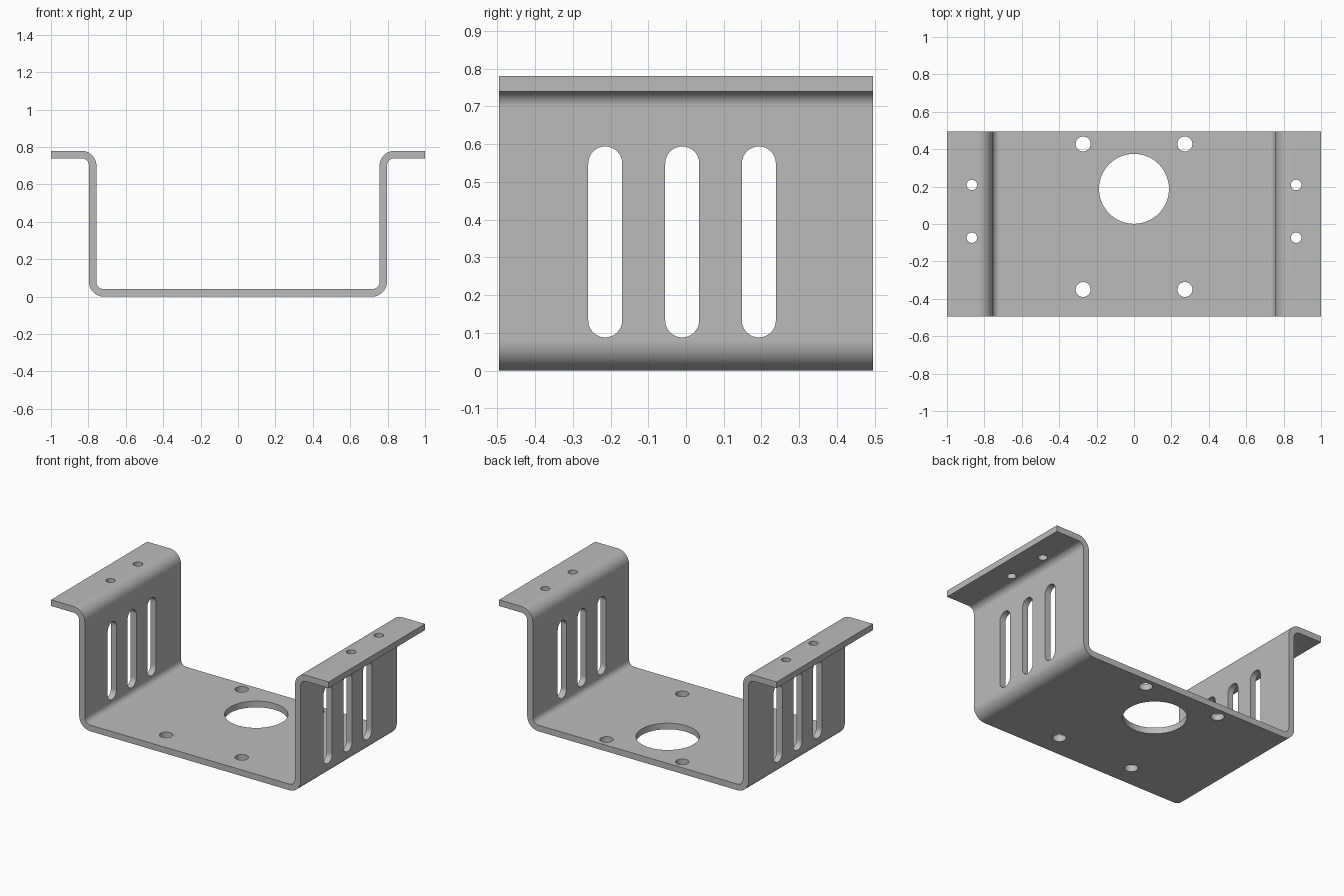
import bpy, bmesh
from math import pi, cos, sin, radians
from mathutils import Vector

if "Cube" in bpy.data.objects:
    bpy.data.objects.remove(bpy.data.objects["Cube"], do_unlink=True)

T = 0.04            # sheet thickness
WALL = 0.797        # outer face of the side walls
HEIGHT = 0.78
DEPTH = 0.495       # half depth
R_IN, R_OUT = T, 2 * T


def arc(cx, cy, r, start, end, steps):
    angles = [radians(start + (end - start) * i / steps) for i in range(steps + 1)]
    return [(cx + r * cos(a), cy + r * sin(a)) for a in angles]


def prism(bm, points, direction):
    """Closed solid from a planar outline pushed along a direction."""
    face = bm.faces.new([bm.verts.new(p) for p in points])
    grown = bmesh.ops.extrude_face_region(bm, geom=[face], use_keep_orig=True)
    moved = [v for v in grown["geom"] if isinstance(v, bmesh.types.BMVert)]
    bmesh.ops.translate(bm, verts=moved, vec=Vector(direction))


def make_object(name, bm):
    bmesh.ops.recalc_face_normals(bm, faces=bm.faces)
    mesh = bpy.data.meshes.new(name)
    bm.to_mesh(mesh)
    bm.free()
    obj = bpy.data.objects.new(name, mesh)
    bpy.context.collection.objects.link(obj)
    return obj


# Bent sheet section: lower skin then upper skin of the right half
low_x, top_x = WALL - R_OUT, WALL + T
low_z, top_z = R_OUT, HEIGHT - R_OUT
under = (arc(low_x, low_z, R_OUT, -90, 0, 12)
         + arc(top_x, top_z, R_IN, 180, 90, 12) + [(1, HEIGHT - T)])
over = ([(1, HEIGHT)] + arc(top_x, top_z, R_OUT, 90, 180, 12)
        + arc(low_x, low_z, R_IN, 0, -90, 12))
half = under + over
section = half + [(-x, z) for x, z in reversed(half)]
bm = bmesh.new()
prism(bm, [(x, -DEPTH, z) for x, z in section], (0, 2 * DEPTH, 0))
bracket = make_object("bracket", bm)

# Cutters: shaft opening, screw holes, flange holes and wall slots
bm = bmesh.new()


def round_hole(x, y, z, r, steps):
    ring = arc(x, y, r, 0, 360, steps)[:-1]
    prism(bm, [(px, py, z - T) for px, py in ring], (0, 0, 2 * T))


round_hole(0, 0.188, T / 2, 0.187, 64)
for side in (-1, 1):
    for y in (0.428, -0.35):
        round_hole(side * 0.272, y, T / 2, 0.04, 32)
    for y in (0.209, -0.073):
        round_hole(side * 0.867, y, HEIGHT - T / 2, 0.028, 32)
for y in (-0.214, -0.01, 0.193):
    r = 0.045
    slot = arc(y, 0.594 - r, r, 0, 180, 16) + arc(y, 0.088 + r, r, 180, 360, 16)
    prism(bm, [(-1, py, pz) for py, pz in slot], (2, 0, 0))
cutter = make_object("hole_cutter", bm)
cutter.hide_render = True

# Cut the holes, then shade the bends smooth
bpy.ops.object.select_all(action="DESELECT")
bpy.context.view_layer.objects.active = bracket
bracket.select_set(True)
cut = bracket.modifiers.new("holes", "BOOLEAN")
cut.operation = "DIFFERENCE"
cut.solver = "EXACT"
cut.object = cutter
bpy.ops.object.modifier_apply(modifier=cut.name)
bpy.data.objects.remove(cutter, do_unlink=True)
bpy.ops.object.shade_smooth_by_angle(angle=radians(30))
weighted = bracket.modifiers.new("flat_panels", "WEIGHTED_NORMAL")
weighted.keep_sharp = True

# Plain grey sheet metal
GREY = (0.5, 0.5, 0.5, 1)
steel = bpy.data.materials.new("grey_steel")
steel.use_nodes = True
steel.diffuse_color = GREY
steel.node_tree.nodes["Principled BSDF"].inputs["Base Color"].default_value = GREY
bracket.data.materials.clear()
bracket.data.materials.append(steel)
